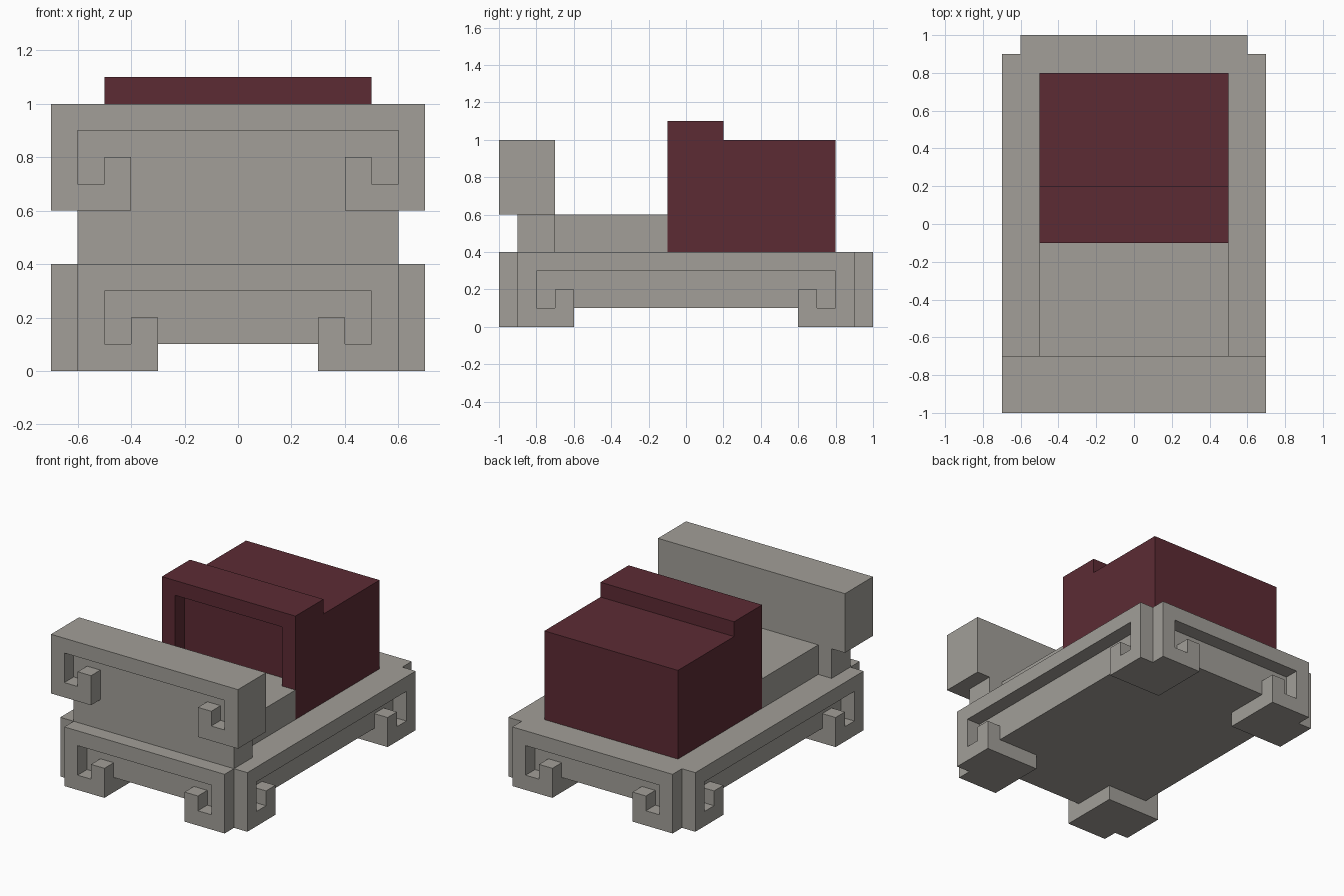
import bpy
import bmesh
from math import pi
from mathutils import Matrix, Vector

cube = bpy.data.objects.get("Cube")
if cube:
    bpy.data.objects.remove(cube, do_unlink=True)


def make_material(name, color):
    mat = bpy.data.materials.new(name)
    mat.use_nodes = True
    mat.diffuse_color = color
    mat.node_tree.nodes["Principled BSDF"].inputs["Base Color"].default_value = color
    return mat


stone = make_material("warm grey stone", (0.36, 0.345, 0.315, 1))
maroon = make_material("dark maroon", (0.107, 0.024, 0.034, 1))


def prism(name, outline, depth, mat, matrix=Matrix()):
    """Extrude an (x, z) outline from y = 0 to y = depth, then place it."""
    bm = bmesh.new()
    face = bm.faces.new([bm.verts.new((x, 0, z)) for x, z in outline])
    result = bmesh.ops.extrude_face_region(bm, geom=[face])
    moved = [v for v in result["geom"] if isinstance(v, bmesh.types.BMVert)]
    bmesh.ops.translate(bm, verts=moved, vec=Vector((0, depth, 0)))
    bmesh.ops.recalc_face_normals(bm, faces=bm.faces)
    bm.transform(matrix)
    mesh = bpy.data.meshes.new(name)
    bm.to_mesh(mesh)
    bm.free()
    mesh.materials.append(mat)
    obj = bpy.data.objects.new(name, mesh)
    bpy.context.collection.objects.link(obj)
    return obj


def box(name, x, y, z, mat):
    """Box from (min, max) pairs."""
    outline = [(x[0], z[0]), (x[1], z[0]), (x[1], z[1]), (x[0], z[1])]
    return prism(name, outline, y[1] - y[0], mat, Matrix.Translation((0, y[0], 0)))


def hooked_frame(name, w, distance, angle=0, z=0):
    """Raised border whose lower ends curl inward and up into hooks."""
    half = [(w, 0.4), (w, 0), (w - 0.3, 0), (w - 0.3, 0.2), (w - 0.2, 0.2),
            (w - 0.2, 0.1), (w - 0.1, 0.1), (w - 0.1, 0.3)]
    outline = half + [(-x, h) for x, h in reversed(half)]
    place = Matrix.Rotation(angle, 4, "Z") @ Matrix.Translation((0, -distance, z))
    return prism(name, outline, 0.1, stone, place)


# Base: core, a hooked frame on each side, and corner feet
box("base_core", (-0.6, 0.6), (-0.9, 0.9), (0.1, 0.4), stone)
hooked_frame("base_frame_front", 0.6, 1.0)
hooked_frame("base_frame_left", 0.9, 0.7, pi / 2)
hooked_frame("base_frame_back", 0.6, 1.0, pi)
hooked_frame("base_frame_right", 0.9, 0.7, -pi / 2)
for side, x in (("left", (0.3, 0.6)), ("right", (-0.6, -0.3))):
    for end, y in (("front", (-0.9, -0.6)), ("back", (0.6, 0.9))):
        box(f"foot_{end}_{side}", x, y, (0, 0.1), stone)

# Raised deck, running into the opening of the rear block
box("deck", (-0.5, 0.5), (-0.7, -0.1), (0.4, 0.6), stone)
box("deck_end", (-0.4, 0.4), (-0.1, 0), (0.4, 0.6), stone)

# Front panel on its neck
box("panel_neck", (-0.6, 0.6), (-0.9, -0.7), (0.4, 0.6), stone)
box("panel_core", (-0.7, 0.7), (-0.9, -0.7), (0.6, 1.0), stone)
hooked_frame("panel_frame", 0.7, 1.0, z=0.6)

# Rear block: stepped body and an arch around its recessed front
step = [(0, 0.4), (0.8, 0.4), (0.8, 1.0), (0.2, 1.0), (0.2, 1.1), (0, 1.1)]
turn = Matrix.Translation((0.5, 0, 0)) @ Matrix.Rotation(pi / 2, 4, "Z")
prism("rear_block", step, 1.0, maroon, turn)
arch = [(0.4, 0.4), (0.5, 0.4), (0.5, 1.1)]
arch += [(-x, z) for x, z in reversed(arch)] + [(-0.4, 1.0), (0.4, 1.0)]
prism("rear_block_arch", arch, 0.1, maroon, Matrix.Translation((0, -0.1, 0)))
